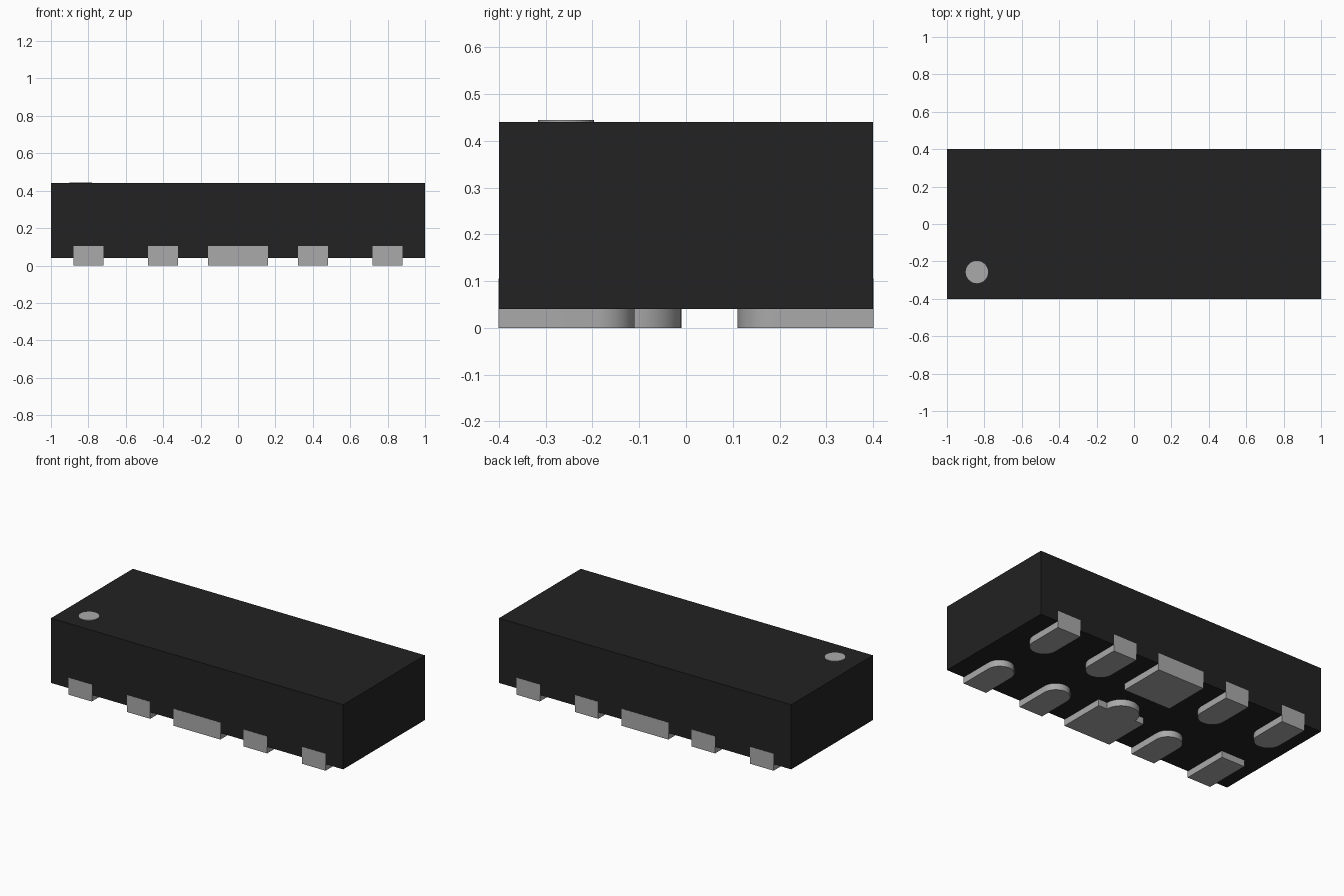
import bpy, bmesh, math

if "Cube" in bpy.data.objects:
    bpy.data.objects.remove(bpy.data.objects["Cube"])

BODY_BOTTOM, BODY_TOP = 0.04, 0.44
OUTER, INNER = 0.401, 0.11      # pad extents along y
LIP_TOP = 0.105


def material(name, value):
    m = bpy.data.materials.new(name)
    m.diffuse_color = (value, value, value, 1)
    m.use_nodes = True
    m.node_tree.nodes["Principled BSDF"].inputs["Base Color"].default_value = m.diffuse_color
    return m


black = material("black_plastic", 0.016)
metal = material("grey_metal", 0.40)


def finish(bm, name, mat, smooth=False):
    bmesh.ops.recalc_face_normals(bm, faces=bm.faces)
    mesh = bpy.data.meshes.new(name)
    bm.to_mesh(mesh)
    bm.free()
    mesh.materials.append(mat)
    obj = bpy.data.objects.new(name, mesh)
    bpy.context.collection.objects.link(obj)
    if smooth:
        bpy.ops.object.select_all(action='DESELECT')
        obj.select_set(True)
        bpy.context.view_layer.objects.active = obj
        bpy.ops.object.shade_smooth_by_angle(angle=math.radians(30))
    return obj


def add_prism(bm, outline, z0, z1):
    face = bm.faces.new([bm.verts.new((x, y, z0)) for x, y in outline])
    ext = bmesh.ops.extrude_face_region(bm, geom=[face])
    top = [v for v in ext["geom"] if isinstance(v, bmesh.types.BMVert)]
    bmesh.ops.translate(bm, verts=top, vec=(0, 0, z1 - z0))


def rect(x0, x1, y0, y1):
    return [(x0, y0), (x1, y0), (x1, y1), (x0, y1)]


def arc(cx, cy, r, steps=24):
    return [(cx + r * math.cos(math.pi * i / steps),
             cy + r * math.sin(math.pi * i / steps)) for i in range(steps + 1)]


def pad(name, x, half, side, style):
    """Front-row outline, mirrored in y for the back row (side = 1)."""
    a, b = x - half, x + half
    outline = [(a, -OUTER), (b, -OUTER)]
    if style == "round":
        outline += arc(x, -INNER - half, half)
    elif style == "tab":
        outline += [(b, -INNER)] + arc(x, -INNER, 0.10) + [(a, -INNER)]
    else:
        outline += [(b, -INNER), (a, -INNER)]
    bm = bmesh.new()
    add_prism(bm, [(px, -side * py) for px, py in outline], 0, BODY_BOTTOM)
    # lip that wraps up the side of the body
    add_prism(bm, [(px, -side * py) for px, py in rect(a, b, -OUTER, -0.385)],
              BODY_BOTTOM, LIP_TOP)
    finish(bm, name, metal, smooth=True)


# Body
bm = bmesh.new()
add_prism(bm, rect(-1, 1, -0.4, 0.4), BODY_BOTTOM, BODY_TOP)
finish(bm, "body", black)

# Marker dot on the top
bm = bmesh.new()
add_prism(bm, [(-0.84 + 0.06 * math.cos(math.tau * i / 32),
                -0.257 + 0.06 * math.sin(math.tau * i / 32)) for i in range(32)],
          BODY_TOP - 0.002, BODY_TOP + 0.004)
finish(bm, "marker_dot", metal)

# Contact pads, front and back rows
for side, row in ((-1, "front"), (1, "back")):
    for i, x in enumerate((-0.8, -0.4, 0.0, 0.4, 0.8)):
        style, half = "round", 0.08
        if i == 2:
            half = 0.16
            style = "tab" if row == "front" else "square"
        elif i == 0 and row == "front":
            style = "square"
        pad(f"{row}_pad_{i + 1}", x, half, side, style)
